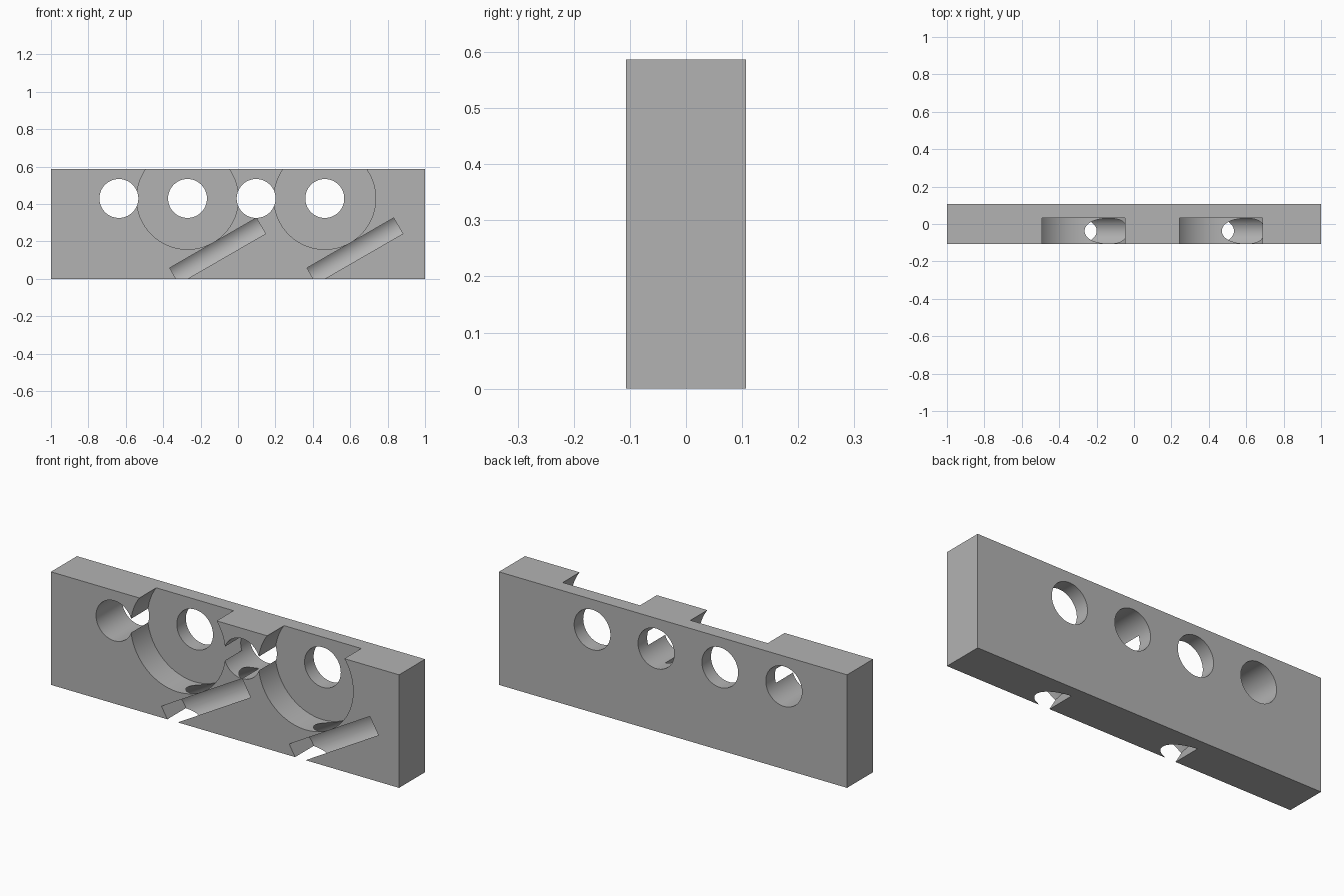
import bpy
import math

if "Cube" in bpy.data.objects:
    bpy.data.objects.remove(bpy.data.objects["Cube"], do_unlink=True)

WIDTH, DEPTH, HEIGHT = 2.0, 0.213, 0.587
FRONT = -DEPTH / 2
HOLE_Z = 0.43
HOLE_X = -0.637          # first through hole
PITCH = 0.367            # spacing of the holes
POCKET_BACK = 0.032      # y of the pocket floor

grey = bpy.data.materials.new("plain grey")
grey.use_nodes = True
colour = (0.45, 0.45, 0.45, 1)
grey.diffuse_color = colour
grey.node_tree.nodes["Principled BSDF"].inputs["Base Color"].default_value = colour

# Main block
bpy.ops.mesh.primitive_cube_add(size=1, location=(0, 0, HEIGHT / 2))
block = bpy.context.object
block.name = "drilled_block"
block.scale = (WIDTH, DEPTH, HEIGHT)
bpy.ops.object.transform_apply(location=True, rotation=True, scale=True)
block.data.materials.append(grey)


def bore(name, radius, length, centre, rotation):
    """Cut a round bore into the block."""
    bpy.ops.mesh.primitive_cylinder_add(
        vertices=96, radius=radius, depth=length, location=centre, rotation=rotation)
    cutter = bpy.context.object
    cutter.name = name
    cutter.hide_render = True
    cutter.data.materials.append(grey)
    cut = block.modifiers.new(name, "BOOLEAN")
    cut.operation = "DIFFERENCE"
    cut.solver = "EXACT"
    cut.object = cutter
    bpy.ops.object.select_all(action="DESELECT")
    block.select_set(True)
    bpy.context.view_layer.objects.active = block
    bpy.ops.object.modifier_apply(modifier=cut.name)
    bpy.data.objects.remove(cutter, do_unlink=True)


ACROSS = (math.radians(90), 0, 0)
SLANTED = (0, math.radians(60), 0)

# Wide round pockets, open to the front and top
pocket_start = FRONT - 0.1
for i in (1, 3):
    bore("round_pocket", 0.272, POCKET_BACK - pocket_start,
         (HOLE_X + i * PITCH, (POCKET_BACK + pocket_start) / 2, HOLE_Z), ACROSS)

# Slanted bores that break through the front face and the bottom
for i in (1, 3):
    bore("slanted_bore", 0.0848, 0.535,
         (HOLE_X + i * PITCH + 0.161, (FRONT + POCKET_BACK) / 2, 0.15), SLANTED)

# Row of through holes
for i in range(4):
    bore("through_hole", 0.104, 1, (HOLE_X + i * PITCH, 0, HOLE_Z), ACROSS)

bpy.ops.object.shade_smooth_by_angle(angle=math.radians(30))
